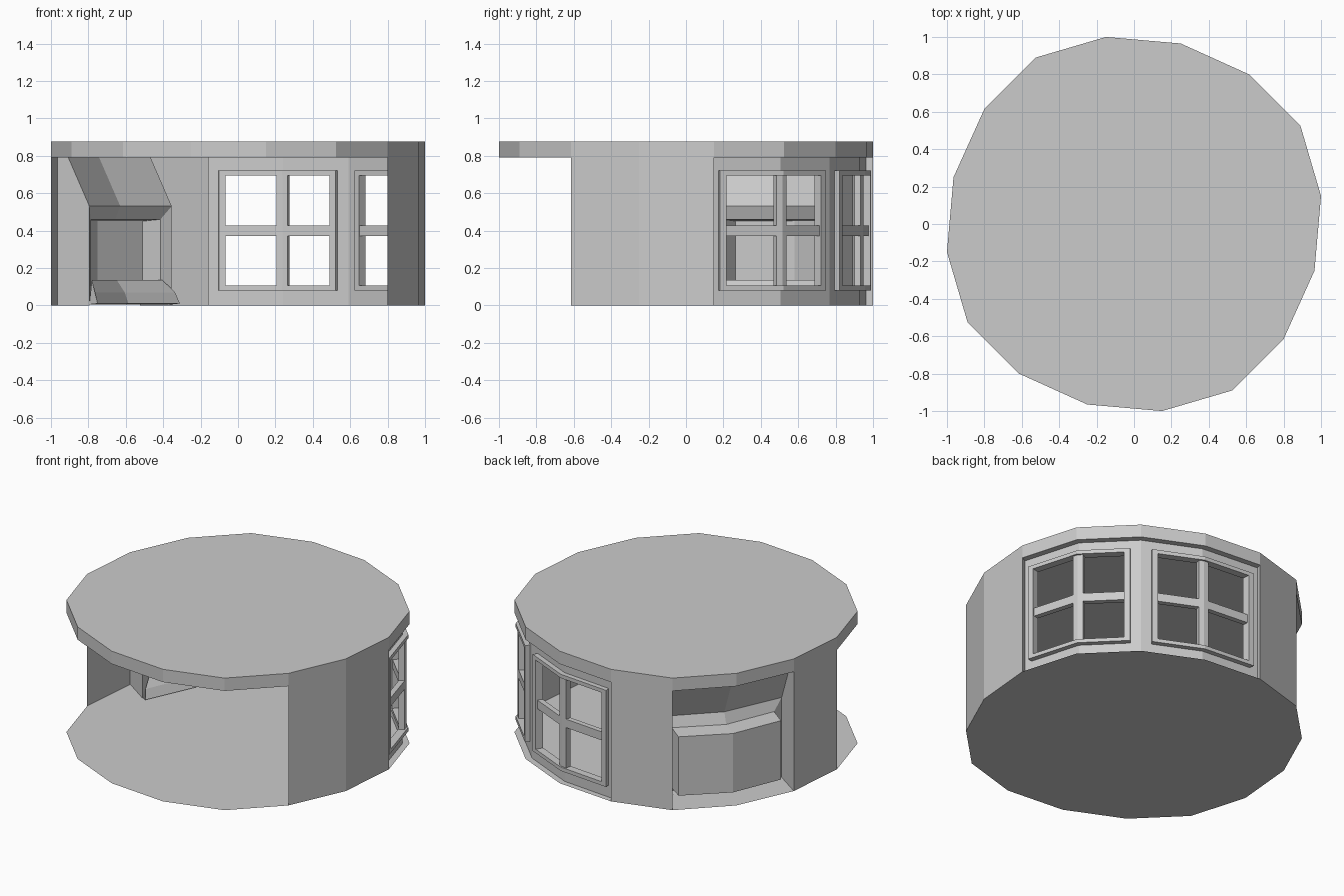
import bpy
from mathutils import Vector

if "Cube" in bpy.data.objects:
    bpy.data.objects.remove(bpy.data.objects["Cube"])

SLAB_Z, TOP_Z = 0.79, 0.875

# 16-sided outline: one quadrant turned four times
quad = [(1, .15), (.89, .525), (.615, .8), (.25, .965)]
outline = []
for k in range(4):
    for x, y in quad:
        for _ in range(k):
            x, y = -y, x
        outline.append(Vector((x, y)))


def make(name, verts, faces):
    me = bpy.data.meshes.new(name)
    me.from_pydata([tuple(v) for v in verts], [], faces)
    me.update()
    ob = bpy.data.objects.new(name, me)
    bpy.context.collection.objects.link(ob)
    return ob


def at(path, z):
    return [Vector((p.x, p.y, z)) for p in path]


def sheet(name, rows):
    """Grid surface through rows of equal length."""
    n = len(rows[0])
    faces = [(r * n + i, r * n + i + 1, (r + 1) * n + i + 1, (r + 1) * n + i)
             for r in range(len(rows) - 1) for i in range(n - 1)]
    return make(name, [v for row in rows for v in row], faces)


def polys(name, groups):
    verts, faces = [], []
    for g in groups:
        faces.append(tuple(range(len(verts), len(verts) + len(g))))
        verts += g
    return make(name, verts, faces)


def bar(name, path, z0, z1, s0=.982, s1=1.034):
    """Solid bar following a plan path, thickness measured radially."""
    secs = [[(p.x * s, p.y * s, z) for s, z in
             ((s0, z0), (s1, z0), (s1, z1), (s0, z1))] for p in path]
    n = len(secs)
    faces = [(4 * i + j, 4 * i + (j + 1) % 4, 4 * i + 4 + (j + 1) % 4, 4 * i + 4 + j)
             for i in range(n - 1) for j in range(4)]
    faces += [(3, 2, 1, 0), tuple(4 * (n - 1) + j for j in range(4))]
    return make(name, [v for s in secs for v in s], faces)


# Floor and roof slab
make("floor", at(outline, 0), [tuple(reversed(range(16)))])
make("roof_slab", at(outline, SLAB_Z) + at(outline, TOP_Z),
     [tuple(reversed(range(16))), tuple(range(16, 32))] +
     [(i, (i + 1) % 16, (i + 1) % 16 + 16, i + 16) for i in range(16)])

# Plain wall sections: right, back left, left
for name, ids in (("right_wall", (14, 15, 0)), ("back_wall", (4, 5)), ("left_wall", (7, 8))):
    path = [outline[i] for i in ids]
    sheet(name, [at(path, 0), at(path, SLAB_Z)])

# Recessed window walls
rec = [outline[i] * .96 for i in range(5)]
rec[4] = Vector((-.16, .963))
rec[0] = Vector((.963, .13))
for i in (0, 4):
    ends = [outline[i], rec[i]]
    sheet("window_reveal", [at(ends, 0), at(ends, SLAB_Z)])

W0, W1 = .08, .72
for side, (a, m, b) in (("right", rec[0:3]), ("back", rec[2:5])):
    # margins are wider beside the reveals
    ta, tb = (.12, .17) if side == "right" else (.17, .14)
    p, q = a.lerp(m, ta), b.lerp(m, tb)
    whole = [a, p, m, q, b]
    sheet(side + "_window_wall_low", [at(whole, 0), at(whole, W0)])
    sheet(side + "_window_wall_high", [at(whole, W1), at(whole, SLAB_Z)])
    for e in ([a, p], [q, b]):
        sheet(side + "_window_wall_side", [at(e, W0), at(e, W1)])
    # Window frame, mullion and crossbar
    bent = [p, m, q]
    w = .035
    d0, d1 = (m - p).normalized(), (m - q).normalized()
    bar(side + "_window_sill", bent, W0, W0 + .025)
    bar(side + "_window_head", bent, W1 - .025, W1)
    bar(side + "_window_crossbar", bent, .372, .428, .986, 1.022)
    bar(side + "_window_jamb_a", [p, p + d0 * w], W0, W1)
    bar(side + "_window_jamb_b", [q, q + d1 * w], W0, W1)
    bar(side + "_window_mullion", [m - d0 * .032, m, m - d1 * .032], W0, W1, .986, 1.022)

# Fireplace bay in the back left, open behind
wall = [outline[i] for i in (5, 6, 7)]
along = (wall[2] - wall[0]).normalized()
inward = Vector((-along.y, along.x))
if inward.dot(wall[1]) > 0:
    inward = -inward


def bay(depth, inset, z):
    p = [w + inward * depth for w in wall]
    p[0] = p[0] + along * inset
    p[2] = p[2] - along * inset
    return at(p, z)


hood_top, hood_low = bay(.07, 0, SLAB_Z), bay(.207, 0, .53)
base = bay(.207, 0, 0)
ring_top, ring_low = bay(.175, .06, .46), bay(.175, .06, .06)
back_top, back_low = bay(.06, .06, .45), bay(.06, .06, .06)
sheet("fireplace_hood", [hood_top, hood_low, ring_top])
sheet("firebox", [ring_top, back_top, back_low, ring_low])

# Bay sides, jambs and firebox ends
wl, wh = at(wall, 0), at(wall, SLAB_Z)
for i in (0, 2):
    polys("fireplace_side", [[wl[i], wh[i], hood_top[i], hood_low[i], base[i]]])
    polys("fireplace_jamb", [[hood_low[i], base[i], ring_low[i], ring_top[i]]])
    polys("firebox_end", [[ring_top[i], back_top[i], back_low[i], ring_low[i]]])

# Sloped hearth lip projecting into the room
lip = [ring_low, bay(.185, .055, .135), bay(.235, .01, .07), bay(.26, 0, .01), bay(.207, 0, .005)]
sheet("hearth_lip", lip)
for i in (0, 2):
    polys("hearth_lip_end", [[row[i] for row in lip]])
